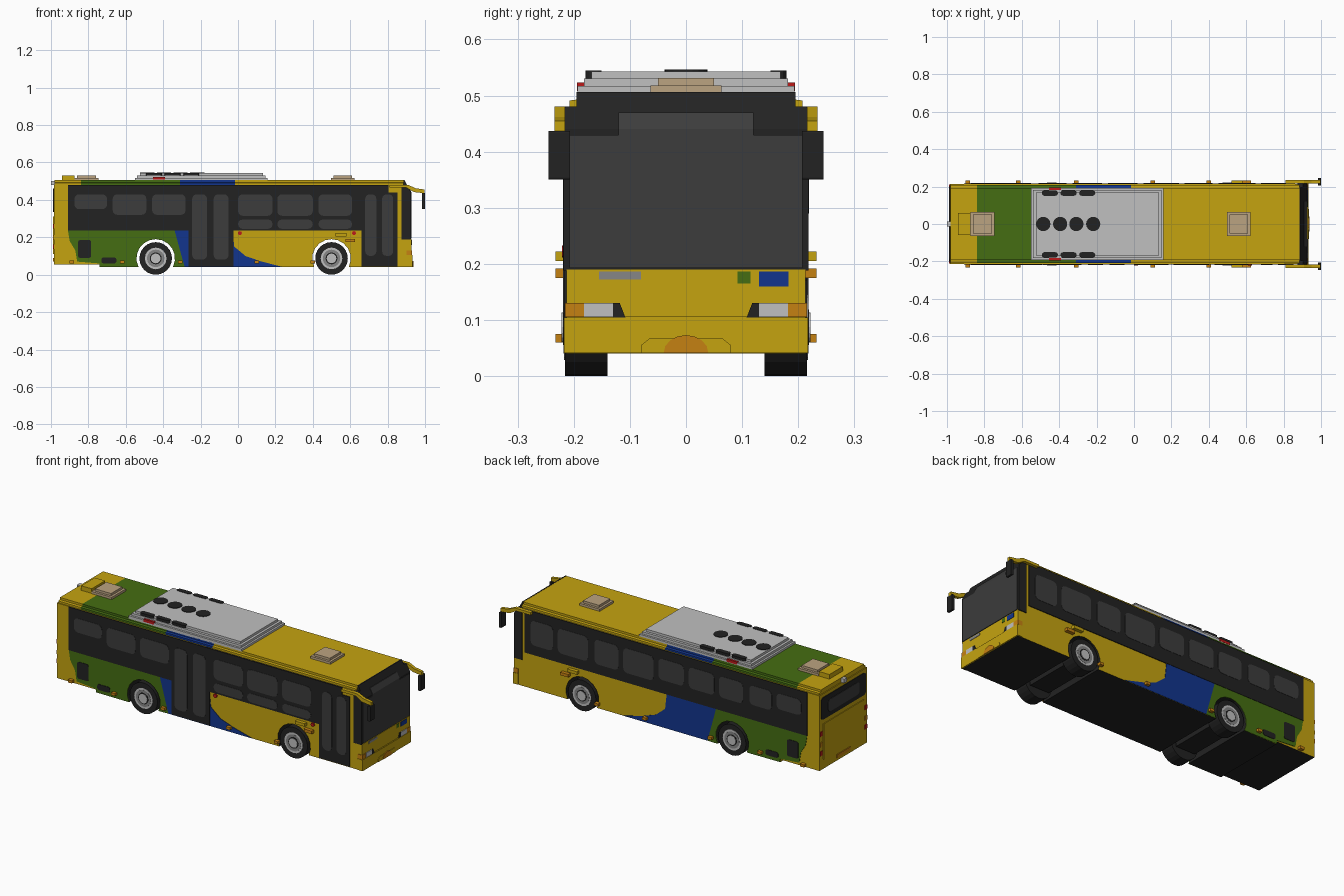
import bpy, bmesh, math
from mathutils import Vector

cube = bpy.data.objects.get("Cube")
if cube:
    bpy.data.objects.remove(cube, do_unlink=True)


def make_mat(name, r, g, b):
    m = bpy.data.materials.new(name)
    m.use_nodes = True
    m.diffuse_color = (r, g, b, 1)
    m.node_tree.nodes["Principled BSDF"].inputs["Base Color"].default_value = (r, g, b, 1)
    return m


YELLOW = make_mat("yellow paint", .56, .37, .005)
GREEN = make_mat("green paint", .06, .155, .006)
BLUE = make_mat("blue paint", .006, .036, .27)
BLACK = make_mat("black trim", .016, .016, .016)
GLASS = make_mat("dark grey glass", .045, .045, .045)
LIGHT = make_mat("light grey", .53, .53, .53)
GREY = make_mat("mid grey", .24, .24, .24)
TAN = make_mat("tan hatch", .5, .37, .22)
ORANGE = make_mat("orange lamp", .56, .22, .006)
RED = make_mat("red lamp", .5, .01, .01)


def prism(name, pts, axis, a, b, *mats):
    """Extrude a 2D outline along x (y,z points), y (x,z points) or z (x,y points)."""
    def place(p, t):
        return {"x": (t, p[0], p[1]), "y": (p[0], t, p[1]), "z": (p[0], p[1], t)}[axis]
    bm = bmesh.new()
    lo = [bm.verts.new(place(p, a)) for p in pts]
    hi = [bm.verts.new(place(p, b)) for p in pts]
    bm.faces.new(lo)
    bm.faces.new(hi)
    n = len(pts)
    for i in range(n):
        j = (i + 1) % n
        bm.faces.new((lo[i], lo[j], hi[j], hi[i]))
    bmesh.ops.recalc_face_normals(bm, faces=bm.faces)
    me = bpy.data.meshes.new(name)
    bm.to_mesh(me)
    bm.free()
    for m in mats:
        me.materials.append(m)
    ob = bpy.data.objects.new(name, me)
    bpy.context.collection.objects.link(ob)
    return ob


def rect(a0, a1, b0, b1):
    return [(a0, b0), (a1, b0), (a1, b1), (a0, b1)]


def rounded(a0, a1, b0, b1, r=.025):
    r = min(r, (a1 - a0) / 2.01, (b1 - b0) / 2.01)
    pts = []
    for cx, cz, s in ((a1 - r, b1 - r, 0), (a0 + r, b1 - r, 90), (a0 + r, b0 + r, 180), (a1 - r, b0 + r, 270)):
        for k in (0, 30, 60, 90):
            t = math.radians(s + k)
            pts.append((cx + r * math.cos(t), cz + r * math.sin(t)))
    return pts


def circle(cx, cz, r, n=20):
    return [(cx + r * math.cos(2 * math.pi * i / n), cz + r * math.sin(2 * math.pi * i / n)) for i in range(n)]


def box(name, x, y, z, mat):
    return prism(name, rect(*x, *y), "z", *z, mat)


WHEELS = (-.44, .5)
AXLE_Z = .087


def arch(cx, r=.103):
    """Wheel arch points, rear to front, starting and ending at the sill."""
    s = math.degrees(math.asin((AXLE_Z - .04) / r))
    n = 12
    ang = [math.radians(180 + s - (180 + 2 * s) * i / n) for i in range(n + 1)]
    return [(cx + r * math.cos(t), AXLE_Z + r * math.sin(t)) for t in ang]


# Main body with open wheel arches and black underside
outline = ([(-.985, .48), (-.985, .055), (-.74, .055), (-.74, .04)] + arch(WHEELS[0]) + arch(WHEELS[1])
           + [(.927, .04), (.927, .19), (.875, .19), (.875, .48)])
body = prism("body", outline, "y", -.213, .213, YELLOW, BLACK)
for f in body.data.polygons:
    in_arch = abs(f.normal.y) < .5 and any((f.center - Vector((w, 0, AXLE_Z))).length < .11 for w in WHEELS)
    if f.normal.z < -.5 or in_arch:
        f.material_index = 1

# Stepped roof in paint bands
section = [(-.208, .478), (-.208, .491), (-.193, .493), (-.193, .505),
           (.193, .505), (.193, .493), (.208, .491), (.208, .478)]
for name, x0, x1, m in (("tail", -.98, -.84, YELLOW), ("green", -.84, -.31, GREEN),
                        ("blue", -.31, -.015, BLUE), ("nose", -.015, .885, YELLOW)):
    prism("roof_" + name, section, "x", x0, x1, m)

# Windscreen block and glass
prism("windscreen_frame", [(.875, .188), (.925, .188), (.925, .44), (.903, .48), (.875, .48)],
      "y", -.218, .218, BLACK)
prism("windscreen_header", [(.884, .478), (.904, .478), (.89, .506), (.884, .506)], "y", -.195, .195, BLACK)
prism("windscreen_glass", rect(-.208, .208, .193, .43), "x", .92, .928, GLASS)
prism("windscreen_upper_glass", [(.92, .428), (.928, .43), (.928, .44), (.9115, .47), (.90, .47)],
      "y", -.12, .12, GLASS)

# Paint and window plates on both long sides (door side is -y)
green_pts = ([(-.91, .24), (-.90, .18), (-.87, .13), (-.86, .07), (-.74, .06), (-.74, .041)]
             + arch(WHEELS[0]) + [(-.285, .041), (-.31, .13), (-.34, .24)])
blue_pts = [(-.34, .24), (-.31, .13), (-.285, .041), (.24, .041), (.12, .072), (.04, .1), (-.02, .15), (-.03, .24)]
door_panes = [(-.875, -.70, .35, .43), (-.67, -.49, .32, .43), (-.46, -.28, .32, .43),
              (-.245, -.165, .08, .43), (-.13, -.05, .08, .43), (0, .185, .315, .43),
              (.21, .40, .315, .43), (.43, .61, .315, .43), (0, .185, .245, .295),
              (.21, .40, .245, .295), (.43, .61, .245, .295), (.68, .74, .1, .43), (.77, .83, .1, .43)]
far_panes = [(-.875, -.72, .34, .43), (-.69, -.55, .32, .43), (-.51, -.36, .31, .43),
             (-.33, -.17, .31, .43), (-.14, .02, .31, .43), (.05, .24, .29, .43),
             (.27, .42, .29, .43), (.46, .65, .29, .43), (.68, .82, .29, .43)]
for s, side, panes, band_end in ((-1, "door_side", door_panes, .805), (1, "far_side", far_panes, .86)):
    def plate(name, pts, depth, mat):
        prism(side + "_" + name, pts, "y", s * .21, s * depth, mat)
    plate("green_panel", green_pts, .2155, GREEN)
    plate("blue_panel", blue_pts, .2155, BLUE)
    plate("window_band", rect(-.91, band_end, .235, .48), .2175, BLACK)
    for p in panes:
        plate("window", rounded(*p), .219, GLASS)
    plate("radiator_grille", rounded(-.855, -.785, .09, .185, .01), .218, BLACK)
    plate("battery_vent", rounded(-.73, -.65, .06, .092, .012), .218, BLACK)
    if s < 0:
        plate("middle_door", rect(-.265, -.025, .045, .24), .2175, BLACK)
        plate("front_door", rect(.66, .852, .045, .44), .2175, BLACK)
        plate("door_button_rear", circle(.01, .222, .011, 8), .221, RED)
        plate("door_button_front", circle(.62, .222, .011, 8), .221, RED)
    # Marker lamps and rail above the nose wheel
    for x in (-.89, -.62, -.31, .10, .40):
        box(side + "_marker_lamp", (x - .012, x + .012), (s * .21, s * .233), (.06, .075), ORANGE)
    box(side + "_repeater_lamp", (.575, .625), (s * .21, s * .233), (.175, .192), ORANGE)
    box(side + "_rail", (.52, .58), (s * .21, s * .233), (.205, .222), YELLOW)

    # Mirror on a stepped arm
    prism(side + "_mirror_arm", [(.81, .465), (.81, .48), (.91, .48), (.95, .462), (.998, .455),
                                 (.998, .435), (.94, .442), (.90, .465)], "y", s * .216, s * .234, YELLOW)
    prism(side + "_mirror", rounded(.983, 1, .35, .437, .004), "y", s * .207, s * .245, BLACK)

    # Wheels with layered hubs
    for x in WHEELS:
        prism(side + "_tyre", circle(x, AXLE_Z, .087, 24), "y", s * .14, s * .216, BLACK)
        for part, r, d, m in (("rim", .058, .2175, LIGHT), ("rim_dish", .047, .2185, GREY),
                              ("hub_ring", .032, .2195, BLACK), ("hub_cap", .026, .2215, LIGHT)):
            prism(side + "_" + part, circle(x, AXLE_Z, r, 16), "y", s * .20, s * d, m)

    # Nose and tail lamps
    prism(side + "_headlamp", rect(s * .13, s * .182, .105, .13), "x", .92, .931, LIGHT)
    prism(side + "_headlamp_surround", [(s * .13, .13), (s * .13, .1), (s * .104, .094), (s * .118, .13)],
          "x", .92, .931, BLACK)
    prism(side + "_indicator", rect(s * .182, s * .216, .105, .13), "x", .90, .930, ORANGE)
    for z, m in ((.15, RED), (.20, ORANGE), (.26, RED)):
        prism(side + "_tail_lamp", rect(s * .19, s * .21, z - .012, z + .012), "x", -.989, -.98, m)

    # Vents along the edge of the roof unit
    for x in (-.45, -.35, -.25):
        prism(side + "_unit_vent", rounded(x - .043, x + .043, s * .165 - .014, s * .165 + .014, .013),
              "z", .525, .545, BLACK)
    box(side + "_unit_lamp", (-.455, -.39), (s * .17, s * .194), (.508, .523), RED)

# Axles
for x in WHEELS:
    prism("axle", circle(x, AXLE_Z, .035, 12), "y", -.15, .15, BLACK)
    box("axle_carrier", (x - .06, x + .06), (-.13, .13), (.045, .13), BLACK)

# Nose bumper and plain trim plates
prism("nose_bumper", rect(-.217, .217, .041, .104), "x", .90, .932, YELLOW)
prism("nose_upper_bumper", rect(-.13, .13, .092, .106), "x", .92, .930, YELLOW)
prism("bumper_step", [(-.08, .041), (.08, .041), (.08, .055), (.065, .067), (-.065, .067), (-.08, .055)],
      "x", .92, .935, YELLOW)
half = [(.04 * math.cos(math.pi * i / 8), .041 + .032 * math.sin(math.pi * i / 8)) for i in range(9)]
prism("bumper_orange_panel", half, "x", .93, .937, ORANGE)
prism("nose_grey_plate", rect(-.155, -.08, .172, .186), "x", .92, .929, GREY)
prism("nose_blue_plate", rect(.13, .183, .16, .186), "x", .92, .929, BLUE)
prism("nose_green_plate", rect(.092, .115, .165, .186), "x", .92, .929, GREEN)

# Tail window, engine cover, lower trim and camera
prism("tail_window", rounded(-.2, .2, .335, .46, .02), "x", -.988, -.98, BLACK)
prism("tail_glass", rounded(-.14, .14, .36, .43, .02), "x", -.990, -.98, GLASS)
prism("engine_cover", rect(-.18, .18, .11, .31), "x", -.989, -.98, YELLOW)
prism("tail_orange_strip", rect(-.06, .06, .07, .09), "x", -.989, -.98, ORANGE)
box("tail_camera", (-1, -.97), (-.013, .013), (.48, .502), LIGHT)

# Stepped roof unit with fans
for i, (h, z0, z1) in enumerate(((.193, .5, .517), (.182, .517, .53), (.168, .53, .543))):
    inset = .193 - h
    box("roof_unit_step", (-.55 + inset, .158 - inset), (-h, h), (z0, z1), LIGHT)
for x in (-.485, -.395, -.308, -.218):
    prism("roof_fan", circle(x, 0, .038), "z", .54, .546, BLACK)

# Roof hatches and tail fairing
for x in (-.81, .56):
    box("roof_hatch_base", (x - .063, x + .063), (-.063, .063), (.5, .518), TAN)
    box("roof_hatch_lid", (x - .05, x + .05), (-.05, .05), (.518, .531), TAN)
box("tail_roof_fairing", (-.94, -.875), (-.06, .06), (.5, .531), YELLOW)
